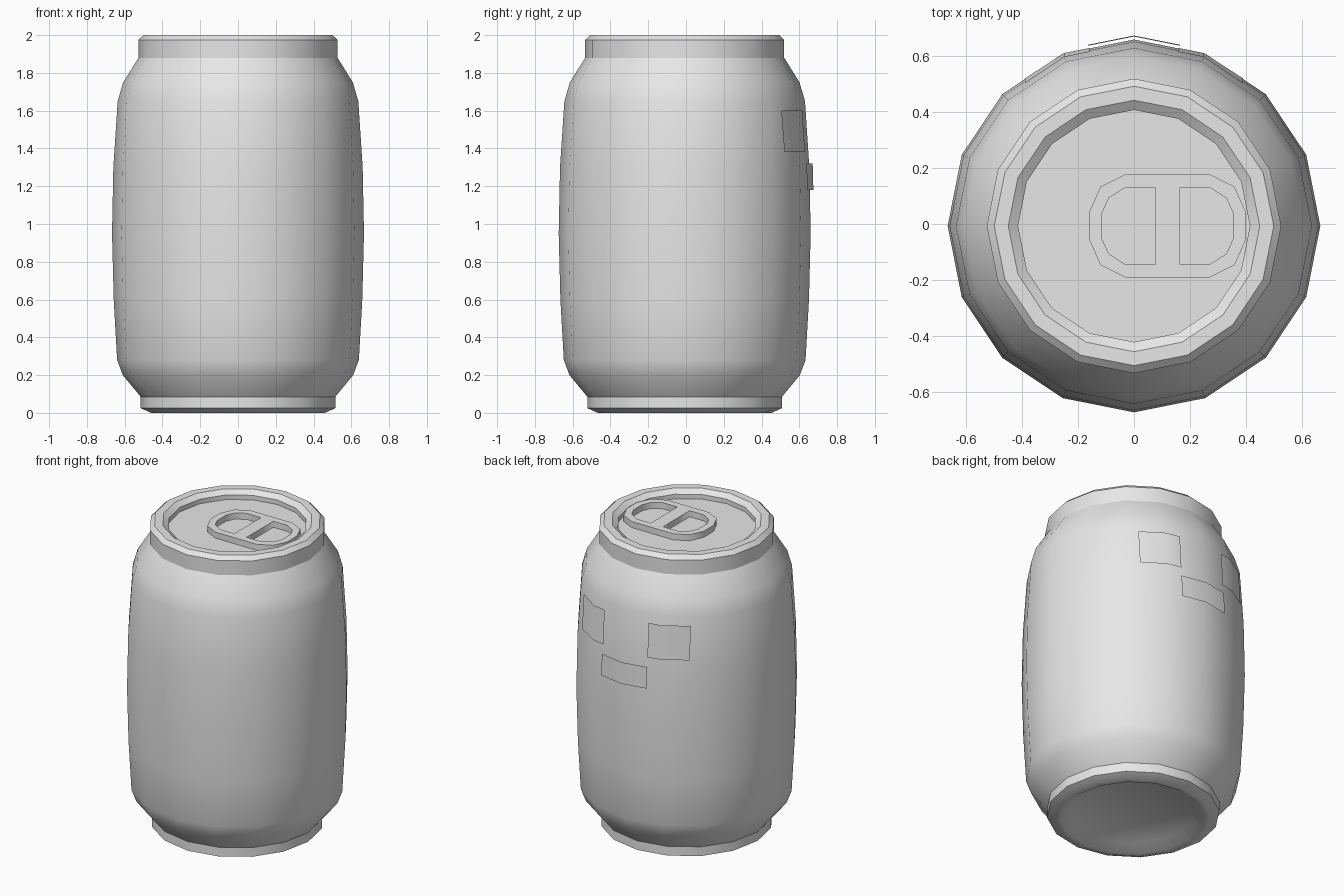
import bpy
import bmesh
import math

SIDES = 16
CENTRE_Y = -0.007

cube = bpy.data.objects.get("Cube")
if cube:
    bpy.data.objects.remove(cube, do_unlink=True)

grey = bpy.data.materials.new("plain grey")
grey.use_nodes = True
colour = (0.8, 0.8, 0.8, 1)
grey.diffuse_color = colour
grey.node_tree.nodes["Principled BSDF"].inputs["Base Color"].default_value = colour


def select_only(obj):
    bpy.ops.object.select_all(action="DESELECT")
    obj.select_set(True)
    bpy.context.view_layer.objects.active = obj


def finish(name, bm, smooth=True):
    mesh = bpy.data.meshes.new(name)
    bm.to_mesh(mesh)
    bm.free()
    obj = bpy.data.objects.new(name, mesh)
    bpy.context.collection.objects.link(obj)
    obj.location.y = CENTRE_Y
    mesh.materials.append(grey)
    if smooth:
        select_only(obj)
        bpy.ops.object.shade_smooth_by_angle(angle=math.radians(35))
    return obj


def lathe(name, profile, cap_start=False):
    """Turn a (radius, height) profile, listed from bottom to top on the outside."""
    bm = bmesh.new()
    rings = []
    for r, z in profile:
        rings.append([bm.verts.new((r * math.cos(a), r * math.sin(a), z))
                      for a in (math.tau * i / SIDES for i in range(SIDES))])
    for low, high in zip(rings, rings[1:]):
        for i in range(SIDES):
            j = (i + 1) % SIDES
            bm.faces.new((low[i], low[j], high[j], high[i]))
    if cap_start:
        bm.faces.new(rings[0][::-1])
    return finish(name, bm)


# Barrel-shaped wall
wall = [(0.515, 0.085), (0.61, 0.2), (0.64, 0.28), (0.658, 0.6), (0.667, 0.95),
        (0.66, 1.3), (0.637, 1.65), (0.608, 1.75), (0.527, 1.88)]
lathe("can_wall", wall)

# Foot ring with recessed underside
lathe("can_base", [(0.365, 0.04), (0.43, 0), (0.46, 0), (0.515, 0.025),
                   (0.515, 0.085)], cap_start=True)

# Rounded top rim
lathe("top_rim", [(0.527, 1.88), (0.527, 1.975), (0.5, 2), (0.45, 2),
                  (0.415, 1.975), (0.415, 1.945)])

# Recessed lid
bm = bmesh.new()
bmesh.ops.create_circle(bm, cap_ends=True, segments=SIDES, radius=0.415)
bmesh.ops.translate(bm, verts=bm.verts, vec=(0, 0, 1.945))
for face in bm.faces:
    if face.normal.z < 0:
        face.normal_flip()
finish("lid", bm, smooth=False)

# Pull tab: an outline with two holes, extruded
TAB_X = 0.12


def mirrored(points, axis):
    """Close a half outline by mirroring it across the given axis."""
    sx, sy = (-1, 1) if axis == "x" else (1, -1)
    return points + [(sx * x, sy * y) for x, y in reversed(points)]


outline = mirrored(mirrored([(0.28, 0.05), (0.24, 0.14), (0.15, 0.185)], "x"), "y")
hole = mirrored([(0.045, 0.138), (0.15, 0.138), (0.21, 0.1), (0.235, 0.045)], "y")
other_hole = [(-x, y) for x, y in hole]
curve = bpy.data.curves.new("pull_tab", "CURVE")
curve.dimensions = "2D"
curve.fill_mode = "BOTH"
curve.extrude = 0.02
for loop in (outline, hole, other_hole):
    spline = curve.splines.new("POLY")
    spline.points.add(len(loop) - 1)
    for point, (x, y) in zip(spline.points, loop):
        point.co = (x, y, 0, 1)
    spline.use_cyclic_u = True
curve.materials.append(grey)
tab = bpy.data.objects.new("pull_tab", curve)
bpy.context.collection.objects.link(tab)
tab.location = (TAB_X, CENTRE_Y, 1.965)
select_only(tab)
bpy.ops.object.convert(target="MESH")


def wall_radius(z):
    for (r0, z0), (r1, z1) in zip(wall, wall[1:]):
        if z0 <= z <= z1:
            return r0 + (r1 - r0) * (z - z0) / (z1 - z0)
    return wall[-1][0]


def wall_y(x, z, gap):
    """Depth of the faceted wall on the +y side, moved out by a gap."""
    r = wall_radius(z) + gap
    step = math.tau / SIDES
    for i in range(SIDES // 4):
        x0, x1 = r * math.sin(i * step), r * math.sin((i + 1) * step)
        if x0 <= abs(x) <= x1:
            t = (abs(x) - x0) / (x1 - x0)
            return r * ((1 - t) * math.cos(i * step) + t * math.cos((i + 1) * step))


def patch(name, columns, bottom, top, gap):
    """Thin sheet that follows the wall."""
    bm = bmesh.new()
    rows = [[bm.verts.new((x, wall_y(x, z, gap), z)) for x in columns]
            for z in (bottom, top)]
    for i in range(len(columns) - 1):
        bm.faces.new((rows[0][i + 1], rows[0][i], rows[1][i], rows[1][i + 1]))
    return finish(name, bm)


# Face on the back: two eyes and a mouth
patch("left_eye", [0.16, 0.25, 0.39], 1.38, 1.6, 0.014)
patch("right_eye", [-0.39, -0.25, -0.16], 1.38, 1.6, 0.014)
patch("mouth", [-0.165, 0, 0.165], 1.18, 1.32, 0.019)
